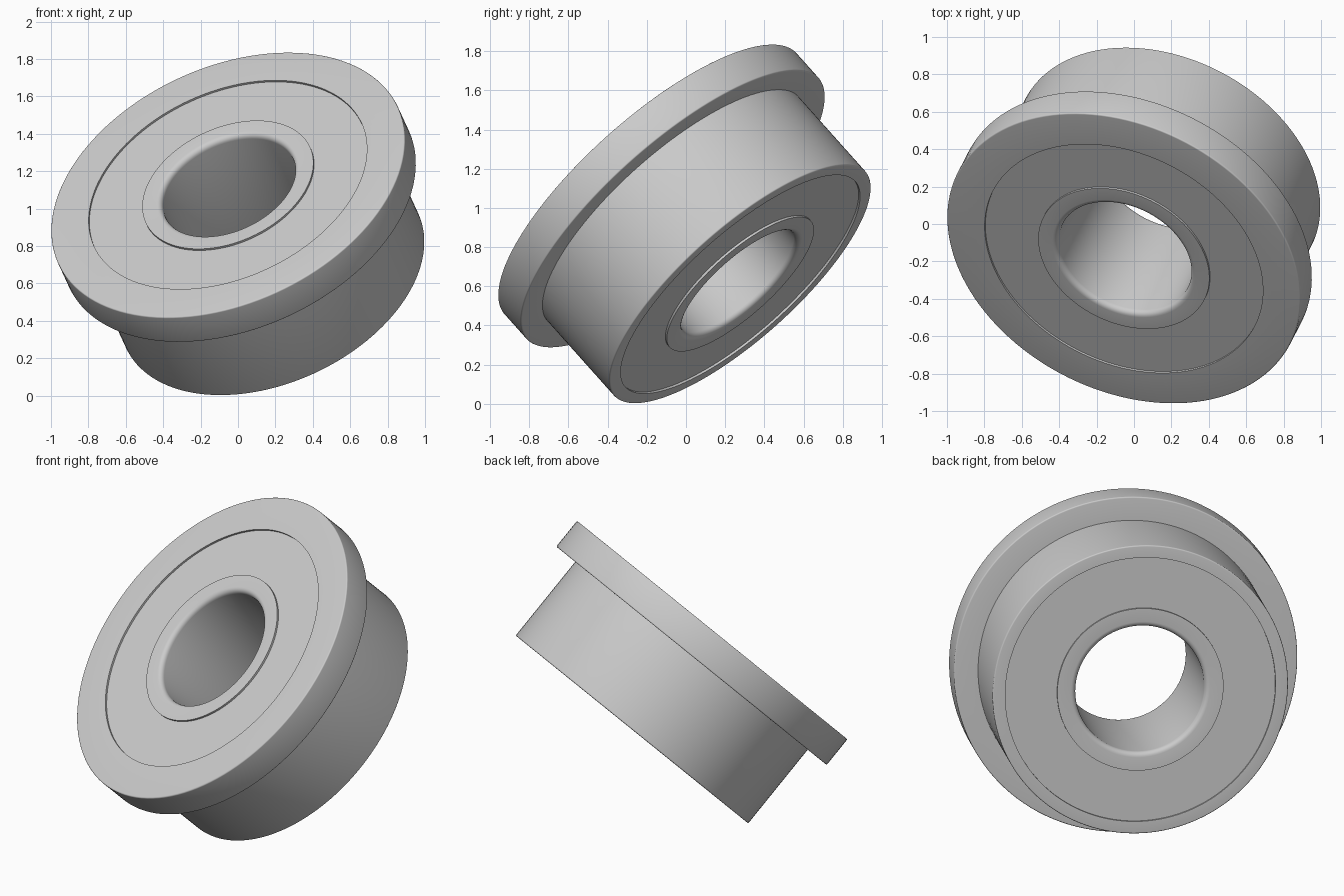
import bpy, bmesh, math
from mathutils import Vector, Matrix

cube = bpy.data.objects.get("Cube")
if cube:
    bpy.data.objects.remove(cube, do_unlink=True)

steel = bpy.data.materials.new("steel_grey")
steel.use_nodes = True
colour = (0.6, 0.6, 0.6, 1)
steel.diffuse_color = colour
steel.node_tree.nodes["Principled BSDF"].inputs["Base Color"].default_value = colour

# Tilted bearing axis, starting at the centre of the plain end
AXIS = Vector((-0.326, -0.63, 0.705)).normalized()
BASE = Vector((0.185, 0.278, 0.61))
PLACE = Matrix.Translation(BASE) @ Vector((0, 0, 1)).rotation_difference(AXIS).to_matrix().to_4x4()

LENGTH = 0.735
FLANGE_Z = 0.545
BORE_R, INNER_R, OUTER_R = 0.375, 0.484, 0.787
BODY_R, FLANGE_R = 0.86, 1.0
RECESS = 0.012
SEGMENTS = 128


def rounded(profile):
    """Replace each (r, z, radius) corner that has a radius by a small arc."""
    points = []
    for i, (r, z, radius) in enumerate(profile):
        corner = Vector((r, z))
        if not radius:
            points.append(corner)
            continue
        before = Vector(profile[i - 1][:2]) - corner
        after = Vector(profile[(i + 1) % len(profile)][:2]) - corner
        a, b = before.normalized() * radius, after.normalized() * radius
        for k in range(6):
            t = math.pi / 2 * k / 5
            points.append(corner + a * (1 - math.sin(t)) + b * (1 - math.cos(t)))
    return points


def turned_ring(name, profile):
    """Revolve a closed profile around the bearing axis."""
    bm = bmesh.new()
    points = rounded(profile)
    loops = []
    for s in range(SEGMENTS):
        a = math.tau * s / SEGMENTS
        loops.append([bm.verts.new((p.x * math.cos(a), p.x * math.sin(a), p.y)) for p in points])
    for s in range(SEGMENTS):
        here, there = loops[s], loops[(s + 1) % SEGMENTS]
        for i in range(len(points)):
            j = (i + 1) % len(points)
            bm.faces.new((here[i], there[i], there[j], here[j]))
    bmesh.ops.recalc_face_normals(bm, faces=bm.faces)
    mesh = bpy.data.meshes.new(name)
    bm.to_mesh(mesh)
    bm.free()
    mesh.materials.append(steel)
    obj = bpy.data.objects.new(name, mesh)
    bpy.context.collection.objects.link(obj)
    obj.matrix_world = PLACE
    bpy.ops.object.select_all(action="DESELECT")
    obj.select_set(True)
    bpy.context.view_layer.objects.active = obj
    bpy.ops.object.shade_smooth_by_angle(angle=math.radians(30))
    return obj


# Outer ring with its flange
turned_ring("flanged_outer_ring", [
    (OUTER_R, 0, 0), (BODY_R, 0, 0.008), (BODY_R, FLANGE_Z, 0),
    (FLANGE_R, FLANGE_Z, 0.008), (FLANGE_R, LENGTH, 0.008), (OUTER_R, LENGTH, 0)])

# Inner ring with rounded bore edges
turned_ring("inner_ring", [
    (BORE_R, 0, 0.03), (INNER_R, 0, 0), (INNER_R, LENGTH, 0), (BORE_R, LENGTH, 0.03)])

# Slightly recessed shields closing both ends
for name, low in (("plain_end_shield", RECESS), ("flange_end_shield", LENGTH - RECESS - 0.04)):
    turned_ring(name, [(INNER_R, low, 0), (OUTER_R, low, 0),
                       (OUTER_R, low + 0.04, 0), (INNER_R, low + 0.04, 0)])
